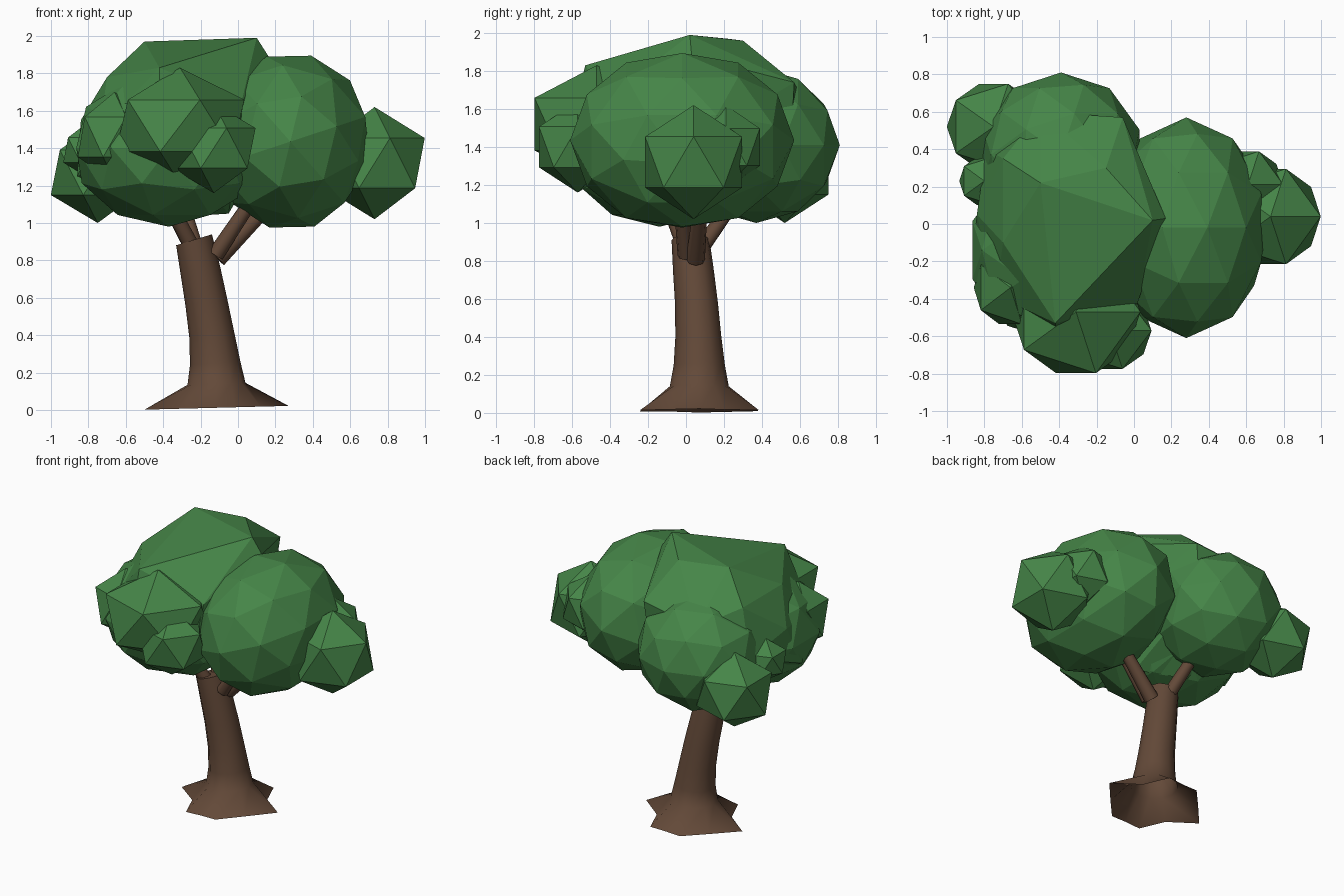
import bpy, bmesh, math
from mathutils import Vector, Matrix

if "Cube" in bpy.data.objects:
    bpy.data.objects.remove(bpy.data.objects["Cube"])


def material(name, rgb):
    m = bpy.data.materials.new(name)
    m.diffuse_color = (*rgb, 1)
    m.use_nodes = True
    m.node_tree.nodes["Principled BSDF"].inputs["Base Color"].default_value = m.diffuse_color
    return m


BARK = material("bark brown", (0.125, 0.067, 0.040))
LEAF = material("leaf green", (0.060, 0.235, 0.064))


def finish(bm, name, mat, smooth=False, recalc=True):
    if recalc:
        bmesh.ops.recalc_face_normals(bm, faces=bm.faces)
    me = bpy.data.meshes.new(name)
    bm.to_mesh(me)
    bm.free()
    me.materials.append(mat)
    ob = bpy.data.objects.new(name, me)
    bpy.context.collection.objects.link(ob)
    if smooth:
        bpy.ops.object.select_all(action='DESELECT')
        ob.select_set(True)
        bpy.context.view_layer.objects.active = ob
        bpy.ops.object.shade_smooth_by_angle(angle=math.radians(65))
    return ob


# Trunk: 12-sided loft, open at the bottom, with a star-shaped root flare, leaning left
# each ring: centre x, y, z, radius, tilt in degrees
RINGS = [(-0.115, 0.07, 0.012, 0.385, 1.5), (-0.115, 0.07, 0.14, 0.155, 2),
         (-0.122, 0.07, 0.25, 0.135, 4), (-0.14, 0.065, 0.4, 0.121, 7),
         (-0.17, 0.055, 0.58, 0.113, 10), (-0.2, 0.04, 0.74, 0.108, 13),
         (-0.235, 0.024, 0.91, 0.1, 17)]
# half of the root outline (angle, reach); the other half repeats it
ROOT = [(0, 1.0), (33, 0.64), (67, 0.88), (88, 0.80), (108, 0.85), (145, 0.75)]
bm = bmesh.new()
loops = []
for k, (x, y, z, r, tilt) in enumerate(RINGS):
    rot = Matrix.Rotation(math.radians(-tilt), 3, 'Y')
    ring = []
    for i in range(12):
        a, rr = math.tau * i / 12, r
        if k == 0:
            deg, reach = ROOT[i % 6]
            a, rr = math.radians(deg + 180 * (i // 6)), r * reach
        ring.append(bm.verts.new(Vector((x, y, z)) + rot @ Vector((rr * math.cos(a), rr * math.sin(a), 0))))
    loops.append(ring)
for lo, hi in zip(loops, loops[1:]):
    for i in range(12):
        j = (i + 1) % 12
        bm.faces.new((lo[i], lo[j], hi[j], hi[i]))
bm.faces.new(loops[-1])
finish(bm, "trunk", BARK, True, False)


# Branches: tapered 8-sided limbs from the trunk into the crown
def branch(name, a, b, r1=0.045, r2=0.036):
    a, b = Vector(a), Vector(b)
    d = b - a
    bm = bmesh.new()
    m = Matrix.Translation((a + b) / 2) @ d.to_track_quat('Z', 'Y').to_matrix().to_4x4()
    bmesh.ops.create_cone(bm, cap_ends=True, segments=8, radius1=r1, radius2=r2, depth=d.length, matrix=m)
    finish(bm, name, BARK, True)


branch("left_front_branch", (-0.24, 0.0, 0.86), (-0.42, -0.13, 1.2))
branch("left_back_branch", (-0.22, 0.06, 0.84), (-0.31, 0.28, 1.15))
branch("right_front_branch", (-0.12, 0.0, 0.83), (0.08, -0.03, 1.13))
branch("right_back_branch", (-0.11, 0.05, 0.81), (0.2, 0.08, 1.13), 0.05)


# Foliage: faceted icospheres, optionally turned before stretching
def blob(name, centre, size, sub, turn=0):
    bm = bmesh.new()
    m = (Matrix.Translation(centre) @ Matrix.Diagonal((*size, 1))
         @ Matrix.Rotation(math.radians(turn), 4, 'Y'))
    bmesh.ops.create_icosphere(bm, subdivisions=sub, radius=1, matrix=m)
    finish(bm, name, LEAF)


BLOBS = [
    ("right_foliage", (0.28, -0.02, 1.435), (0.44, 0.59, 0.475), 2, -17),
    ("front_left_foliage", (-0.37, -0.14, 1.40), (0.52, 0.50, 0.42), 2),
    ("back_foliage", (-0.39, 0.37, 1.41), (0.44, 0.44, 0.41), 2),
    ("front_clump", (-0.31, -0.47, 1.52), (0.385, 0.385, 0.31), 1),
    ("front_small_clump", (-0.13, -0.57, 1.40), (0.25, 0.24, 0.24), 1),
    ("right_clump", (0.73, 0.04, 1.32), (0.30, 0.30, 0.30), 1),
    ("left_back_clump", (-0.75, 0.52, 1.27), (0.28, 0.27, 0.27), 1),
    ("left_small_clump", (-0.80, 0.23, 1.39), (0.15, 0.15, 0.15), 1),
    ("right_back_clump", (0.61, 0.21, 1.40), (0.21, 0.21, 0.22), 1),
    ("left_front_clump", (-0.66, -0.34, 1.46), (0.22, 0.23, 0.24), 1),
]
for b in BLOBS:
    blob(*b)

# Top foliage: broad, coarsely faceted hull
TOP = [(-0.5, 0.22, 1.97), (-0.15, 0.3, 1.96), (0.1, 0.02, 1.99), (0.17, 0.03, 1.88),
       (-0.42, -0.53, 1.83), (-0.06, 0.57, 1.74), (-0.5, 0.6, 1.68), (-0.7, 0.35, 1.78),
       (-0.7, -0.1, 1.78), (-0.84, 0.05, 1.55), (0.02, -0.42, 1.65), (0.15, 0.0, 1.4),
       (-0.1, 0.55, 1.4), (-0.79, 0.4, 1.45), (-0.35, 0.1, 1.03), (-0.05, -0.05, 1.05),
       (-0.74, -0.38, 1.5), (-0.42, -0.62, 1.48), (0.0, -0.48, 1.42), (-0.86, -0.1, 1.25)]
bm = bmesh.new()
for p in TOP:
    bm.verts.new(p)
res = bmesh.ops.convex_hull(bm, input=bm.verts)
loose = {v for v in res["geom_interior"] if isinstance(v, bmesh.types.BMVert)}
bmesh.ops.delete(bm, geom=list(loose), context='VERTS')
finish(bm, "top_foliage", LEAF)
